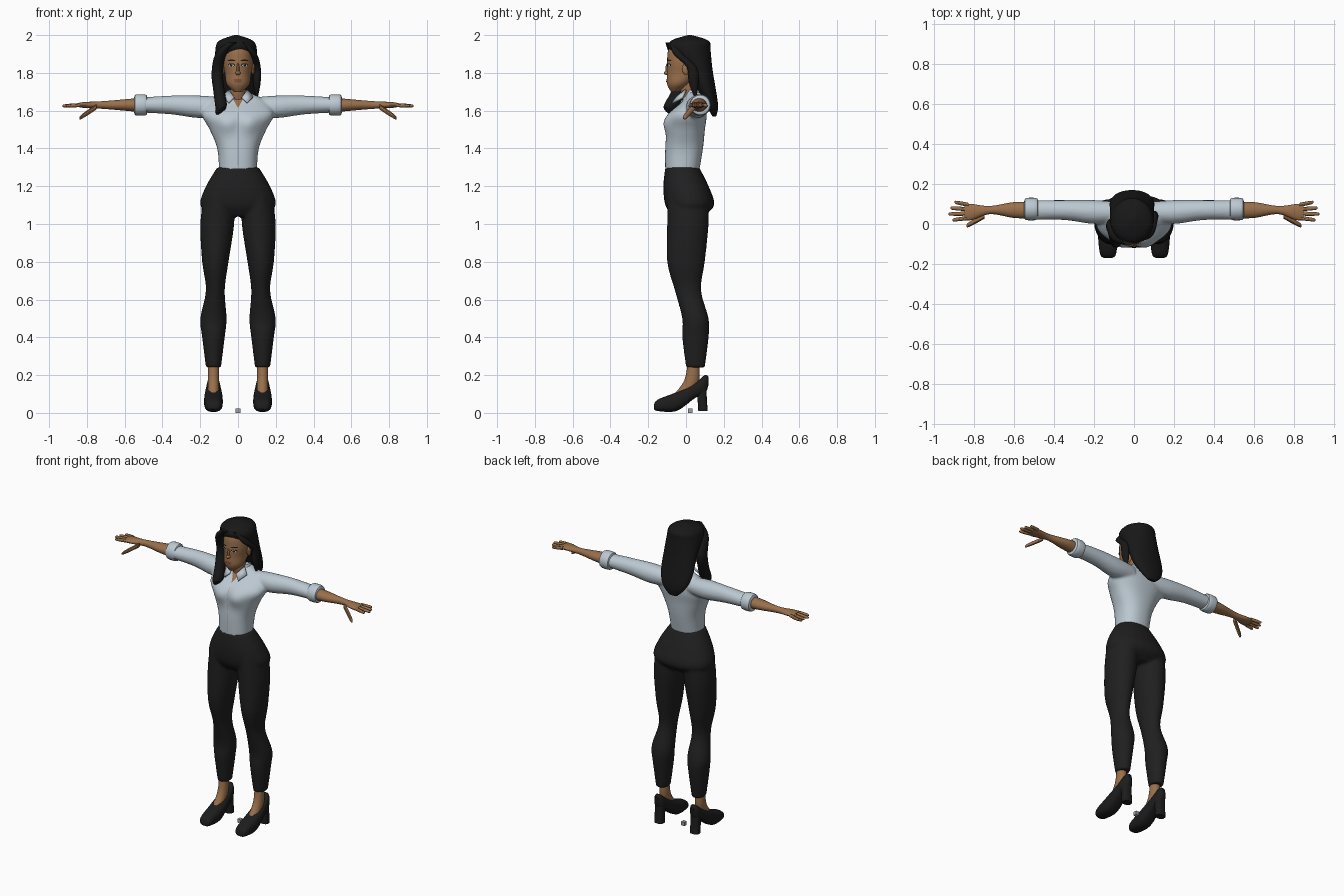
import bpy, bmesh
from math import sin, cos, pi, exp
from mathutils import Vector

if "Cube" in bpy.data.objects:
    bpy.data.objects.remove(bpy.data.objects["Cube"])


def material(name, *rgb):
    mat = bpy.data.materials.new(name)
    mat.use_nodes = True
    mat.diffuse_color = (*rgb, 1)
    bsdf = mat.node_tree.nodes["Principled BSDF"]
    bsdf.inputs["Base Color"].default_value = (*rgb, 1)
    bsdf.inputs["Roughness"].default_value = .8
    return mat


SKIN = material("brown_skin", .32, .16, .07)
SHIRT = material("pale_blue_shirt", .5, .58, .64)
SEAM = material("shirt_seam", .3, .35, .4)
CLOTH = material("black_cloth", .014, .014, .014)
HAIR = material("black_hair", .009, .009, .009)
SHOE = material("black_shoe", .012, .012, .012)
WHITE = material("eye_white", .6, .6, .5)
LIP = material("lip_brown", .22, .08, .05)
GREY = material("grey_block", .35, .35, .35)


def finish(name, bm, mat):
    bmesh.ops.remove_doubles(bm, verts=bm.verts, dist=.00001)
    mesh = bpy.data.meshes.new(name)
    bm.to_mesh(mesh)
    bm.free()
    mesh.materials.append(mat)
    ob = bpy.data.objects.new(name, mesh)
    bpy.context.collection.objects.link(ob)
    bpy.ops.object.select_all(action='DESELECT')
    ob.select_set(True)
    bpy.context.view_layer.objects.active = ob
    bpy.ops.object.shade_smooth_by_angle()
    return ob


def spline(sections, steps=4):
    """Smooth in-between sections through the given ones."""
    last = len(sections) - 1
    result = []
    for i in range(last):
        a, b, c, d = (Vector(sections[max(0, min(last, j))]) for j in range(i - 1, i + 3))
        for step in range(steps):
            t = step / steps
            tangent, bend, twist = c - a, 2 * a - 5 * b + 4 * c - d, 3 * b - a - 3 * c + d
            result.append(b + (tangent * t + bend * t ** 2 + twist * t ** 3) / 2)
    return result + [Vector(sections[last])]


def power_curve(value, power):
    return abs(value) ** (2 / power) * (1 if value > 0 else -1)


def tube(name, sections, mat, axis='z', side=1, power=2, sides=24, warp=None):
    """Loft of rounded rings; a section is position on axis, two centres, two radii."""
    bm = bmesh.new()
    rings = []
    for along, mid_u, mid_v, radius_u, radius_v in spline(sections):
        ring = []
        for k in range(sides):
            angle = 2 * pi * k / sides
            u = mid_u + radius_u * power_curve(cos(angle), power)
            v = mid_v + radius_v * power_curve(sin(angle), power)
            point = Vector({'x': (along, u, v), 'y': (u, along, v), 'z': (u, v, along)}[axis])
            if warp:
                warp(point)
            point.x *= side
            ring.append(bm.verts.new(point))
        rings.append(ring)
    for low, high in zip(rings, rings[1:]):
        for k in range(sides):
            bm.faces.new((low[k - 1], low[k], high[k], high[k - 1]))
    bm.faces.new(rings[0])
    bm.faces.new(rings[-1])
    bmesh.ops.recalc_face_normals(bm, faces=bm.faces)
    return finish(name, bm, mat)


def column(name, sections, mat, x=0, **options):
    """Upright tube with all its centres on one x; sections give z, y and two radii."""
    full = [(z, x, y, rx, ry) for z, y, rx, ry in sections]
    return tube(name, full, mat, **options)


def ball(name, centre, radii, mat):
    bm = bmesh.new()
    bmesh.ops.create_uvsphere(bm, u_segments=16, v_segments=10, radius=1)
    bmesh.ops.scale(bm, verts=bm.verts, vec=radii)
    bmesh.ops.translate(bm, verts=bm.verts, vec=centre)
    return finish(name, bm, mat)


def lock(name, path, radius):
    """Hair lock of even width with a pointed end; the path gives z, x and y."""
    sections = [(*point, radius, radius * 1.3) for point in path]
    sections[-1] = (*path[-1], radius / 4, radius / 4)
    return tube(name, sections, HAIR)


def finger(name, start, end, radius, side):
    start, end = Vector(start), Vector(end)
    sections = []
    for fraction, width in ((0, 1), (.5, 1), (.9, .8), (1, .3)):
        sections.append((*start.lerp(end, fraction), radius * width, radius * width))
    return tube(name, sections, SKIN, 'x', side, sides=12)


def fuse(name, parts, voxel):
    """Join overlapping lofts into one blended skin."""
    bpy.ops.object.select_all(action='DESELECT')
    for part in parts:
        part.select_set(True)
    bpy.context.view_layer.objects.active = parts[0]
    bpy.ops.object.join()
    ob = parts[0]
    ob.name = name
    blend = ob.modifiers.new("blend", 'REMESH')
    blend.mode, blend.voxel_size, blend.use_smooth_shade = 'VOXEL', voxel, True
    soften = ob.modifiers.new("soften", 'SMOOTH')
    soften.factor, soften.iterations = .5, 5
    return ob


def plate(name, rows, mat, target, lift, columns=4):
    """Thin painted patch of rows (z, middle x, half width) laid on the front of a part."""
    bm = bmesh.new()
    grid = []
    for z, x, half in rows:
        spots = [x + half * (2 * c / columns - 1) for c in range(columns + 1)]
        grid.append([bm.verts.new((spot, -.4, z)) for spot in spots])
    for low, high in zip(grid, grid[1:]):
        for c in range(columns):
            bm.faces.new((low[c], low[c + 1], high[c + 1], high[c]))
    ob = finish(name, bm, mat)
    wrap = ob.modifiers.new("lay_on", 'SHRINKWRAP')
    wrap.target, wrap.wrap_method, wrap.wrap_mode = target, 'PROJECT', 'ABOVE_SURFACE'
    wrap.use_project_y, wrap.offset = True, lift
    return ob


def oval(x, z, half_width, half_height):
    angles = [pi * (k / 8 - .5) for k in range(9)]
    return [(z + half_height * sin(a), x, half_width * cos(a)) for a in angles]


# Trousers
leg_sections = [(1.15, .1, .01, .08, .11), (1, .11, .01, .09, .11), (.8, .12, 0, .07, .1),
                (.65, .12, .01, .05, .07), (.5, .13, .05, .07, .07),
                (.4, .13, .05, .06, .07), (.24, .13, .05, .04, .05)]
legs = [tube("leg", leg_sections, CLOTH, side=s) for s in (1, -1)]
hips = column("hips", [(1.3, -.02, .11, .09), (1.2, 0, .17, .12), (1.1, .02, .2, .13),
                       (1.04, .01, .13, .08)], CLOTH, power=2.2)
fuse("trousers", [hips] + legs, .009)


# Shirt
def bust(point):
    if point.y < 0:
        across, up = (abs(point.x) - .06) / .055, (point.z - 1.53) / .05
        point.y -= .026 * exp(-across ** 2 - up ** 2)


torso = column("torso", [(1.28, -.02, .1, .09), (1.4, -.01, .11, .1), (1.5, 0, .15, .1),
                         (1.58, .01, .19, .1), (1.65, .04, .15, .06), (1.7, .05, .05, .04)],
               SHIRT, power=2.3, sides=40, warp=bust)
sleeve_sections = [(.08, .06, 1.62, .05, .05), (.2, .06, 1.62, .06, .06),
                   (.35, .07, 1.63, .05, .05), (.51, .07, 1.63, .05, .04)]
sleeves = [tube("sleeve", sleeve_sections, SHIRT, 'x', s) for s in (1, -1)]
shirt = fuse("shirt", [torso] + sleeves, .008)
column("collar_band", [(1.66, .04, .07, .06), (1.71, .05, .05, .05)], SHIRT)
neckline = [(1.61 + .055 * k / 5, 0, .03 * k / 5) for k in range(6)]
plate("open_neckline", neckline, SKIN, shirt, .005)
seam = [(1.31 + .02 * k, 0, .0015) for k in range(15)]
plate("front_seam", seam, SEAM, shirt, .002, columns=1)

# Neck, head, nose and mouth
column("neck", [(1.62, .03, .04, .04), (1.7, .01, .04, .04), (1.78, .02, .04, .05)], SKIN)
head = column("head", [(1.7, -.06, .02, .02), (1.74, -.04, .06, .06), (1.8, -.01, .07, .09),
                       (1.86, 0, .08, .1), (1.93, 0, .07, .09), (1.98, .01, .03, .04)],
              SKIN, sides=32)
ball("nose_bridge", (0, -.095, 1.82), (.008, .014, .035), SKIN)
ball("nose_tip", (0, -.097, 1.8), (.014, .02, .012), SKIN)
plate("upper_lip", oval(0, 1.763, .024, .005), LIP, head, .003)
plate("lower_lip", oval(0, 1.755, .02, .006), LIP, head, .004)

# Hair: cap falling down the back, and locks framing the face
cap = column("hair_cap", [(2, .02, .01, .01), (1.97, .02, .09, .1), (1.92, .02, .11, .11),
                          (1.82, .07, .11, .07), (1.7, .11, .11, .05), (1.62, .14, .08, .03),
                          (1.57, .15, .03, .01)], HAIR, x=-.01, sides=32)
lock("long_lock", [(1.96, -.03, -.07), (1.9, -.09, -.05), (1.8, -.11, -.01),
                   (1.7, -.1, -.04), (1.62, -.09, -.08), (1.58, -.11, -.08)], .03)
lock("short_lock", [(1.96, .03, -.06), (1.9, .08, -.04), (1.83, .1, .03),
                    (1.75, .1, .04), (1.67, .1, .05)], .02)

for s, word in ((1, "left_"), (-1, "right_")):
    # Eye, brow and ear
    eye_x = s * .033
    plate(word + "eye_lash", oval(eye_x, 1.842, .018, .009), HAIR, head, .002)
    plate(word + "eye_white", oval(eye_x, 1.84, .014, .006), WHITE, head, .004)
    plate(word + "iris", oval(eye_x, 1.84, .006, .006), HAIR, head, .006)
    plate(word + "brow", oval(eye_x, 1.866, .02, .004), HAIR, head, .003)
    ball(word + "ear", (s * .08, 0, 1.82), (.01, .02, .03), SKIN)

    # Collar flap
    bm = bmesh.new()
    corners = [(.05, 0, 1.71), (.02, -.05, 1.67), (.05, -.07, 1.64), (.08, -.02, 1.67)]
    bm.faces.new([bm.verts.new((s * x, y, z)) for x, y, z in corners[::s]])
    flap = finish(word + "collar_flap", bm, SHIRT)
    thickness = flap.modifiers.new("thickness", 'SOLIDIFY')
    thickness.thickness, thickness.offset = .012, 0

    # Rolled cuff, forearm and hand
    cuff = [(x, .075, 1.63, r, r) for x, r in ((.48, .04), (.49, .055), (.54, .055), (.55, .04))]
    tube(word + "cuff", cuff, SHIRT, 'x', s)
    tube(word + "forearm", [(.5, .07, 1.63, .04, .04), (.6, .07, 1.63, .04, .03),
                            (.72, .07, 1.63, .02, .02), (.81, .06, 1.63, .04, .016),
                            (.85, .06, 1.63, .04, .01)], SKIN, 'x', s)
    for k, (title, tip) in enumerate((("index", .91), ("middle", .93), ("ring", .92),
                                      ("little", .9))):
        start_y, tip_y = .03 + .022 * k, .02 + .03 * k
        finger(word + title + "_finger", (.83, start_y, 1.63), (tip, tip_y, 1.625), .01, s)
    finger(word + "thumb", (.75, .04, 1.62), (.84, -.01, 1.56), .014, s)

    # Foot and high-heeled shoe
    column(word + "ankle", [(.27, .04, .03, .03), (.17, .03, .03, .04), (.09, -.02, .03, .05)],
           SKIN, x=.13, side=s)
    shoe = [(-.17, .03, .02, .01), (-.15, .04, .04, .03), (-.05, .06, .05, .05),
            (.05, .12, .04, .04), (.1, .15, .03, .05), (.12, .17, .01, .02)]
    tube(word + "shoe", [(y, .13, z, rx, rz) for y, z, rx, rz in shoe], SHOE, 'y', s, power=2.6)
    column(word + "heel", [(.01, .09, .03, .025), (.08, .085, .03, .025), (.15, .08, .03, .03)],
           SHOE, x=.13, side=s, power=3)

# Small block on the ground between the feet
bm = bmesh.new()
bmesh.ops.create_cube(bm, size=.024)
bmesh.ops.translate(bm, verts=bm.verts, vec=(0, .022, .012))
finish("ground_block", bm, GREY)
